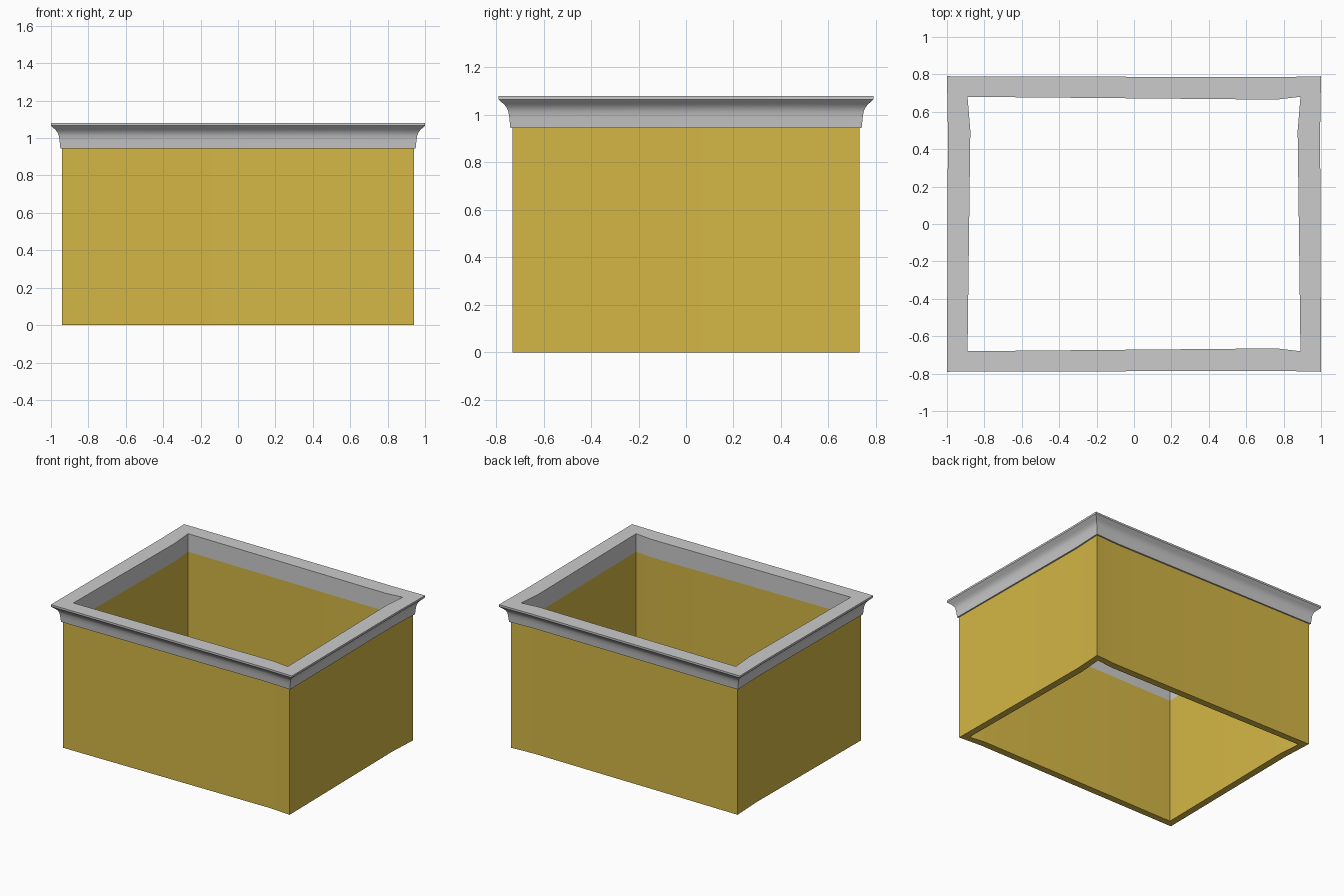
import bpy, bmesh

if "Cube" in bpy.data.objects:
    bpy.data.objects.remove(bpy.data.objects["Cube"])

HALF_X, HALF_Y = 0.94, 0.73   # outer wall half sizes


def loop_points(offset, dent):
    """Rectangle whose sides bow slightly inwards at one point each."""
    x, y = HALF_X + offset, HALF_Y + offset
    return [(-x, -y), (0.76, -y + dent), (x, -y), (x - dent, 0.5),
            (x, y), (0.76, y - dent), (-x, y), (-x + dent, 0.5)]


def frame(name, profile):
    """Sweep a closed profile of (offset, z, dent) around the rectangle."""
    bm = bmesh.new()
    loops = [[bm.verts.new((x, y, z)) for x, y in loop_points(o, d)]
             for o, z, d in profile]
    for a, b in zip(loops, loops[1:] + loops[:1]):
        for i in range(len(a)):
            j = (i + 1) % len(a)
            bm.faces.new((a[i], a[j], b[j], b[i]))
    bmesh.ops.recalc_face_normals(bm, faces=bm.faces)
    mesh = bpy.data.meshes.new(name)
    bm.to_mesh(mesh)
    bm.free()
    obj = bpy.data.objects.new(name, mesh)
    bpy.context.collection.objects.link(obj)
    bpy.ops.object.select_all(action='DESELECT')
    obj.select_set(True)
    bpy.context.view_layer.objects.active = obj
    bpy.ops.object.shade_smooth_by_angle(angle=0.6)
    return obj


# Yellow walls, open at top and bottom
walls = frame("walls", [(0, 0, 0.012), (0, 0.945, 0.012),
                        (-0.05, 0.945, 0.015), (-0.05, 0, 0.015)])
yellow = bpy.data.materials.new("yellow")
yellow.diffuse_color = (0.66, 0.47, 0.06, 1)
yellow.use_nodes = True
yellow.node_tree.nodes["Principled BSDF"].inputs["Base Color"].default_value = yellow.diffuse_color
walls.data.materials.append(yellow)

# Grey cornice with a flared cove profile
frame("cornice", [(-0.05, 0.945, 0.015), (0.01, 0.945, 0.01),
                  (0.014, 0.985, 0.009), (0.018, 1.013, 0.008),
                  (0.026, 1.032, 0.007), (0.038, 1.046, 0.006),
                  (0.052, 1.058, 0.005), (0.06, 1.066, 0.005),
                  (0.06, 1.08, 0.005), (-0.05, 1.08, 0.015)])
